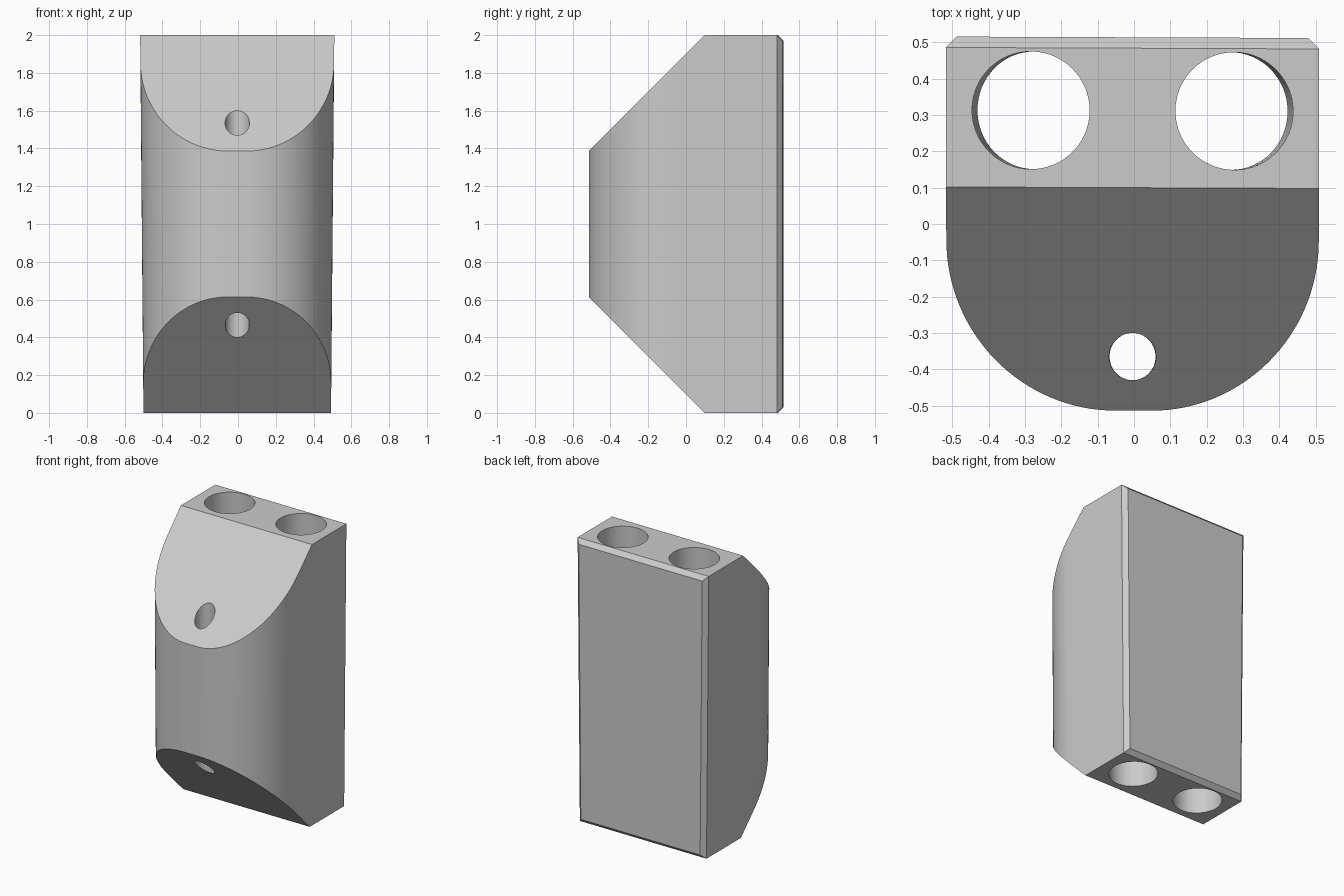
import bpy, bmesh, math
from mathutils import Vector

if "Cube" in bpy.data.objects:
    bpy.data.objects.remove(bpy.data.objects["Cube"])

HALF, HEIGHT, SHOULDER, CHAMFER = 0.514, 2.0, 0.1, 0.03

grey = bpy.data.materials.new("light grey")
grey.use_nodes = True
grey.diffuse_color = (0.6, 0.6, 0.6, 1)
grey.node_tree.nodes["Principled BSDF"].inputs["Base Color"].default_value = grey.diffuse_color


def make_object(name, bm):
    """Turn a bmesh into an object, slightly narrower at the foot."""
    bmesh.ops.recalc_face_normals(bm, faces=bm.faces)
    for v in bm.verts:
        v.co.x = v.co.x * (0.966 + 0.017 * v.co.z) - 0.004
        v.co.y -= 0.004 * v.co.x
    mesh = bpy.data.meshes.new(name)
    bm.to_mesh(mesh)
    bm.free()
    mesh.materials.append(grey)
    obj = bpy.data.objects.new(name, mesh)
    bpy.context.collection.objects.link(obj)
    return obj


def slice_off(bm, point, normal):
    """Cut away everything beyond a plane and cap the cut."""
    geom = bm.verts[:] + bm.edges[:] + bm.faces[:]
    cut = bmesh.ops.bisect_plane(bm, geom=geom, plane_co=point,
                                 plane_no=Vector(normal).normalized(), clear_outer=True)
    edges = [e for e in cut["geom_cut"] if isinstance(e, bmesh.types.BMEdge)]
    bmesh.ops.contextual_create(bm, geom=edges)


# Body plan: square back, rounded front with a narrow flat
bm = bmesh.new()
radius, inset, steps = 0.464, 0.05, 32
arc = [(inset + radius * math.cos(a), -inset - radius * math.sin(a))
       for a in (math.pi / 2 * i / steps for i in range(steps + 1))]
plan = [(HALF, HALF)] + arc + [(-x, y) for x, y in reversed(arc)] + [(-HALF, HALF)]
base = bm.faces.new([bm.verts.new((x, y, 0)) for x, y in plan])
walls = bmesh.ops.extrude_face_region(bm, geom=[base])
bmesh.ops.translate(bm, vec=(0, 0, HEIGHT),
                    verts=[v for v in walls["geom"] if isinstance(v, bmesh.types.BMVert)])

# Sloped front shoulders and chamfered back rim
for z, s in ((0, -1), (HEIGHT, 1)):
    slice_off(bm, (0, SHOULDER, z), (0, -1, s))
    slice_off(bm, (0, HALF - CHAMFER, z), (0, 1, s))
for s in (-1, 1):
    slice_off(bm, (s * HALF, HALF - CHAMFER, 0), (s, 1, 0))
body = make_object("body", bm)

# Vertical bores: two wide at the back, one narrow at the front
for x, y, r in ((-0.28, 0.312, 0.162), (0.28, 0.312, 0.162), (0, -0.365, 0.065)):
    bm = bmesh.new()
    bmesh.ops.create_cone(bm, cap_ends=True, segments=64, radius1=r, radius2=r, depth=3)
    bmesh.ops.translate(bm, vec=(x, y, HEIGHT / 2), verts=bm.verts)
    cutter = make_object("bore_cutter", bm)
    bore = body.modifiers.new("bore", 'BOOLEAN')
    bore.operation, bore.solver, bore.object = 'DIFFERENCE', 'EXACT', cutter
    bpy.context.view_layer.objects.active = body
    bpy.ops.object.modifier_apply(modifier=bore.name)
    bpy.data.objects.remove(cutter)

# Smooth the curves, keep the edges crisp
bpy.ops.object.select_all(action='DESELECT')
body.select_set(True)
bpy.ops.object.shade_smooth_by_angle(angle=math.radians(25))
